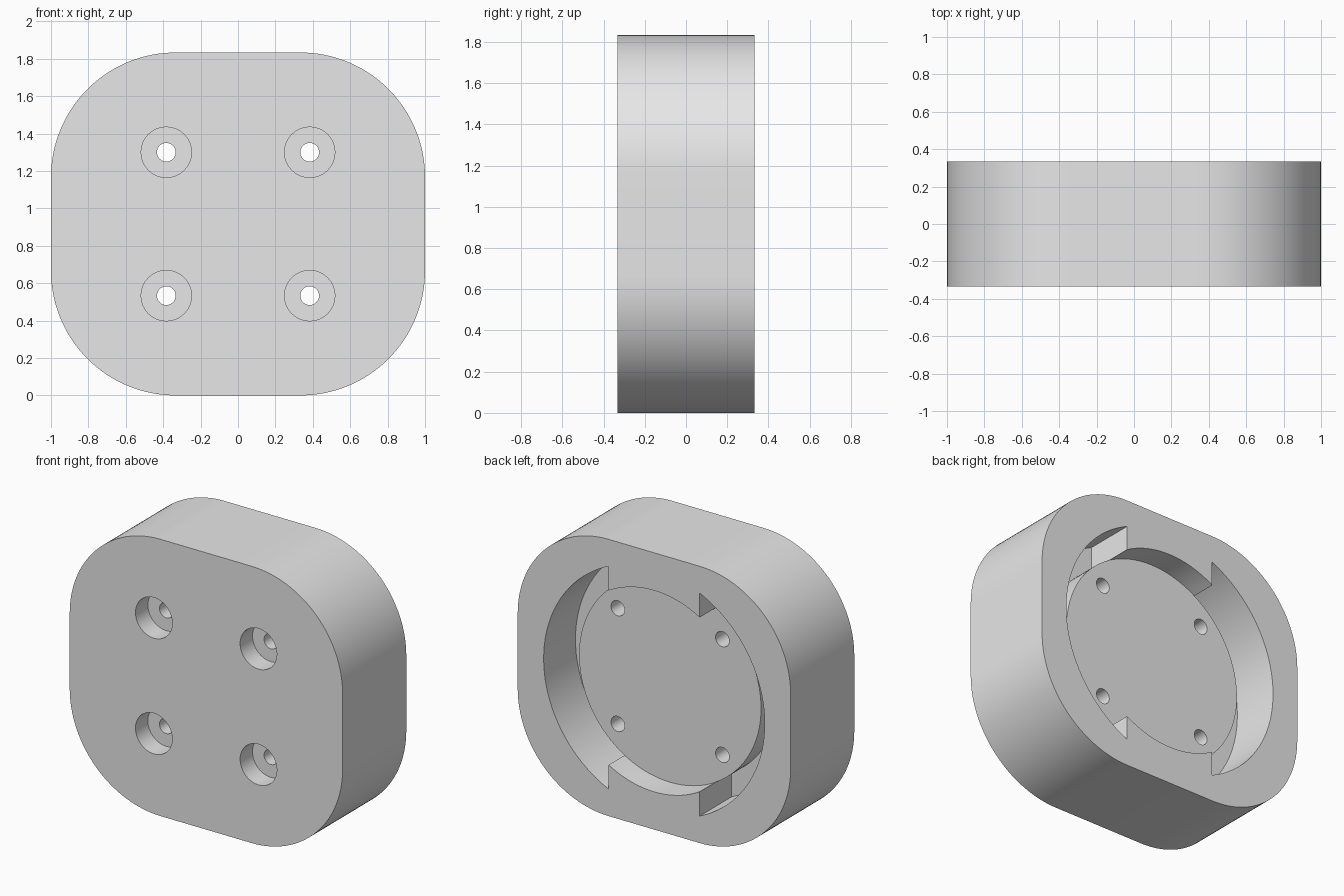
import bpy, bmesh
from math import acos, cos, sin, pi

if "Cube" in bpy.data.objects:
    bpy.data.objects.remove(bpy.data.objects["Cube"])

# Main dimensions
HALF_W, HALF_H, HALF_D, CORNER = 1.0, 0.9167, 0.3333, 0.6667
BOSS_R, SLOT_R, LIP = 0.6667, 0.81, 0.3333
FRONT, BACK = -HALF_D, HALF_D
BOSS_Y, SLOT_Y = BACK - 0.1667, BACK - 0.3333
HOLE_AT, HOLE_R, BORE_R, BORE_Y = 0.3833, 0.05, 0.135, FRONT + 0.13

bm = bmesh.new()


def arc(r, a0, a1, n, cx=0, cz=0):
    """Points along an arc, both ends included."""
    return [(cx + r * cos(a0 + (a1 - a0) * i / n),
             cz + r * sin(a0 + (a1 - a0) * i / n)) for i in range(n + 1)]


def verts(points, y):
    return [bm.verts.new((x, y, z + HALF_H)) for x, z in points]


def strip(p, yp, q, yq, closed=False):
    """Quads between two point rows."""
    a, b = verts(p, yp), verts(q, yq)
    n = len(a)
    for i in range(n if closed else n - 1):
        j = (i + 1) % n
        bm.faces.new((a[i], a[j], b[j], b[i]))


def fill(loops, y):
    """Flat face at depth y, bounded by an outline and its openings."""
    edges = []
    for points in loops:
        v = verts(points, y)
        edges += [bm.edges.new((v[i - 1], v[i])) for i in range(len(v))]
    bmesh.ops.triangle_fill(bm, edges=edges, use_beauty=True, normal=(0, 1, 0))


# Rounded outline of the block
outline = []
for k, (sx, sz) in enumerate([(1, 1), (-1, 1), (-1, -1), (1, -1)]):
    outline += arc(CORNER, k * pi / 2, (k + 1) * pi / 2, 32,
                   sx * (HALF_W - CORNER), sz * (HALF_H - CORNER))

# Arcs of the round recess: slots at the sides, lips above and below
slot_a, boss_a = acos(LIP / SLOT_R), acos(LIP / BOSS_R)
slot_arcs = [arc(SLOT_R, c - slot_a, c + slot_a, 40) for c in (0, pi)]
boss_arcs = [arc(BOSS_R, c - boss_a, c + boss_a, 40) for c in (0, pi)]
lip_arcs = [arc(BOSS_R, c + boss_a, c + pi - boss_a, 24) for c in (0, pi)]
opening = slot_arcs[0] + lip_arcs[0] + slot_arcs[1] + lip_arcs[1]
boss = []
for side, lip in zip(boss_arcs, lip_arcs):
    boss += side[:-1] + lip[:-1]

# Screw holes
centres = [(sx * HOLE_AT, sz * HOLE_AT) for sx in (-1, 1) for sz in (-1, 1)]
holes = [arc(HOLE_R, 0, 2 * pi, 32, *c)[:-1] for c in centres]
bores = [arc(BORE_R, 0, 2 * pi, 32, *c)[:-1] for c in centres]

# Outer wall, front face, back face and boss face
strip(outline, FRONT, outline, BACK, closed=True)
fill([outline] + bores, FRONT)
fill([outline, opening], BACK)
fill([boss] + holes, BOSS_Y)

# Recess walls, slot floors and lip ends
for slot, side, lip in zip(slot_arcs, boss_arcs, lip_arcs):
    strip(lip, BACK, lip, BOSS_Y)
    strip(side, BOSS_Y, side, SLOT_Y)
    strip(slot, SLOT_Y, side, SLOT_Y)
    for y0, y1 in ((BACK, BOSS_Y), (BOSS_Y, SLOT_Y)):
        strip(slot, y0, slot, y1)
        for end in (0, -1):
            row = [slot[end], side[end]]
            strip(row, y0, row, y1)

# Counterbored hole walls
for hole, bore in zip(holes, bores):
    strip(bore, FRONT, bore, BORE_Y, closed=True)
    strip(bore, BORE_Y, hole, BORE_Y, closed=True)
    strip(hole, BORE_Y, hole, BOSS_Y, closed=True)

bmesh.ops.remove_doubles(bm, verts=bm.verts[:], dist=0.0005)
bmesh.ops.recalc_face_normals(bm, faces=bm.faces[:])
mesh = bpy.data.meshes.new("mounting_block")
bm.to_mesh(mesh)
bm.free()
block = bpy.data.objects.new("mounting_block", mesh)
bpy.context.collection.objects.link(block)

# Plain grey finish
grey = bpy.data.materials.new("light_grey")
grey.use_nodes = True
colour = (0.8, 0.8, 0.8, 1)
grey.diffuse_color = colour
grey.node_tree.nodes["Principled BSDF"].inputs["Base Color"].default_value = colour
mesh.materials.append(grey)

bpy.ops.object.select_all(action="DESELECT")
block.select_set(True)
bpy.context.view_layer.objects.active = block
bpy.ops.object.shade_smooth_by_angle(angle=pi / 6)
